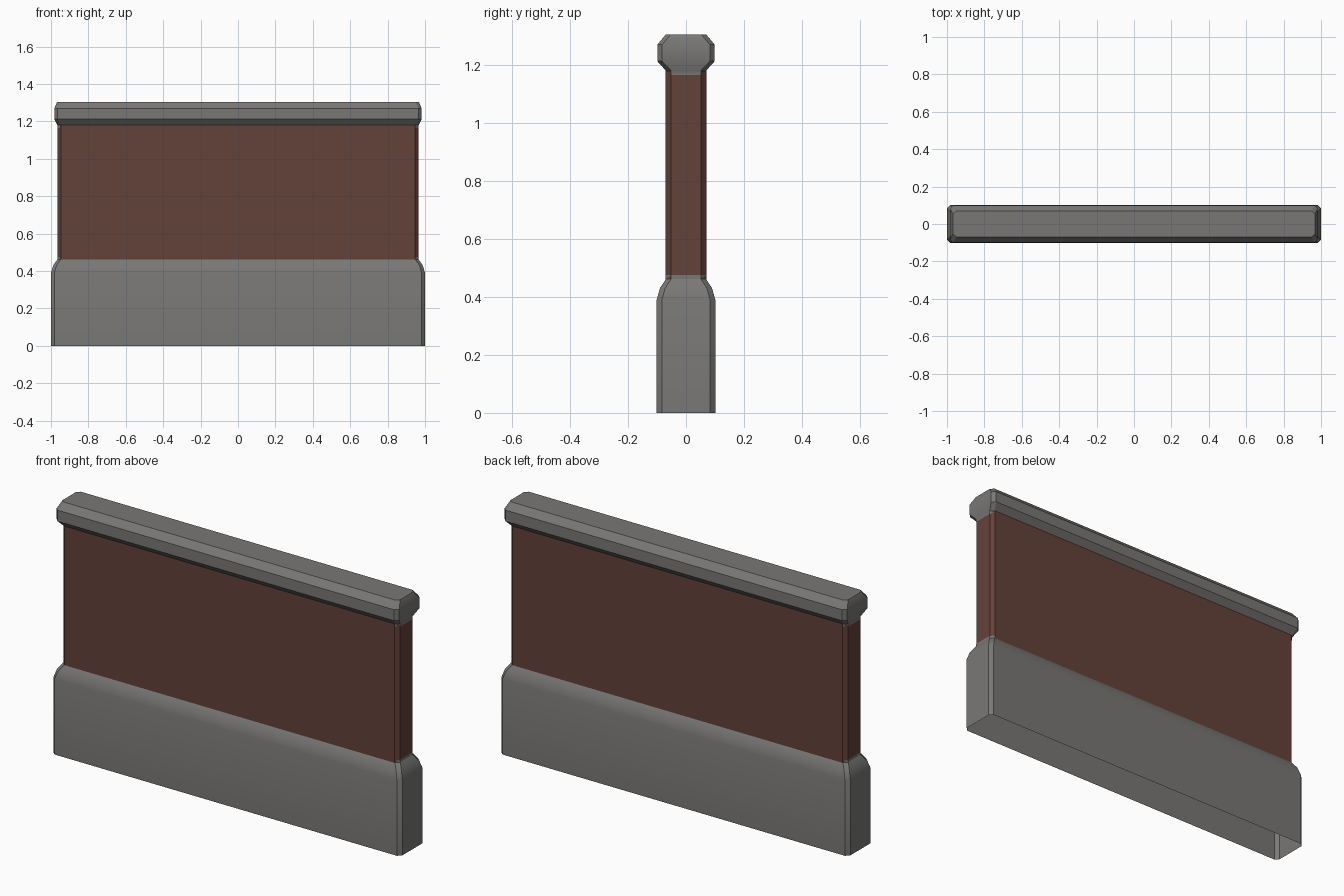
import bpy, bmesh, math

if "Cube" in bpy.data.objects:
    bpy.data.objects.remove(bpy.data.objects["Cube"])


def material(name, color):
    m = bpy.data.materials.new(name)
    m.diffuse_color = (*color, 1.0)
    m.use_nodes = True
    m.node_tree.nodes["Principled BSDF"].inputs["Base Color"].default_value = m.diffuse_color
    return m


def ring(bm, z, hx, hy, c):
    """Rectangle with chamfered corners, centred on the z axis."""
    pts = [(hx, -hy + c), (hx, hy - c), (hx - c, hy), (-hx + c, hy),
           (-hx, hy - c), (-hx, -hy + c), (-hx + c, -hy), (hx - c, -hy)]
    return [bm.verts.new((x, y, z)) for x, y in pts]


def loft(name, sections, mat, cap_top=False):
    """Skin a stack of (z, half_x, half_y, chamfer) sections, open below."""
    bm = bmesh.new()
    rings = [ring(bm, *s) for s in sections]
    for a, b in zip(rings, rings[1:]):
        for i in range(8):
            j = (i + 1) % 8
            bm.faces.new((a[i], a[j], b[j], b[i]))
    if cap_top:
        bm.faces.new(rings[-1])
    me = bpy.data.meshes.new(name)
    bm.to_mesh(me)
    bm.free()
    me.materials.append(mat)
    ob = bpy.data.objects.new(name, me)
    bpy.context.collection.objects.link(ob)
    bpy.ops.object.select_all(action='DESELECT')
    bpy.context.view_layer.objects.active = ob
    ob.select_set(True)
    bpy.ops.object.shade_smooth_by_angle(angle=math.radians(30))
    return ob


stone = material("grey stone", (0.19, 0.187, 0.18))
brick = material("dark red brown", (0.127, 0.053, 0.041))

# Stone plinth with a rounded shoulder; its lip shows just past the wall ends
loft("plinth", [(0.0, 1.0, 0.101, 0.018), (0.39, 1.0, 0.101, 0.018),
                (0.43, 0.988, 0.09, 0.018), (0.462, 0.966, 0.069, 0.018),
                (0.475, 0.966, 0.069, 0.018)], stone)

# Panel between plinth and coping
loft("wall_panel", [(0.44, 0.965, 0.07, 0.018), (1.19, 0.965, 0.07, 0.018)], brick)

# Coping stone, bevelled above and below
loft("coping", [(1.165, 0.966, 0.069, 0.018), (1.18, 0.966, 0.069, 0.018),
                (1.213, 0.982, 0.099, 0.017), (1.27, 0.982, 0.099, 0.017),
                (1.305, 0.967, 0.07, 0.017)], stone, cap_top=True)
